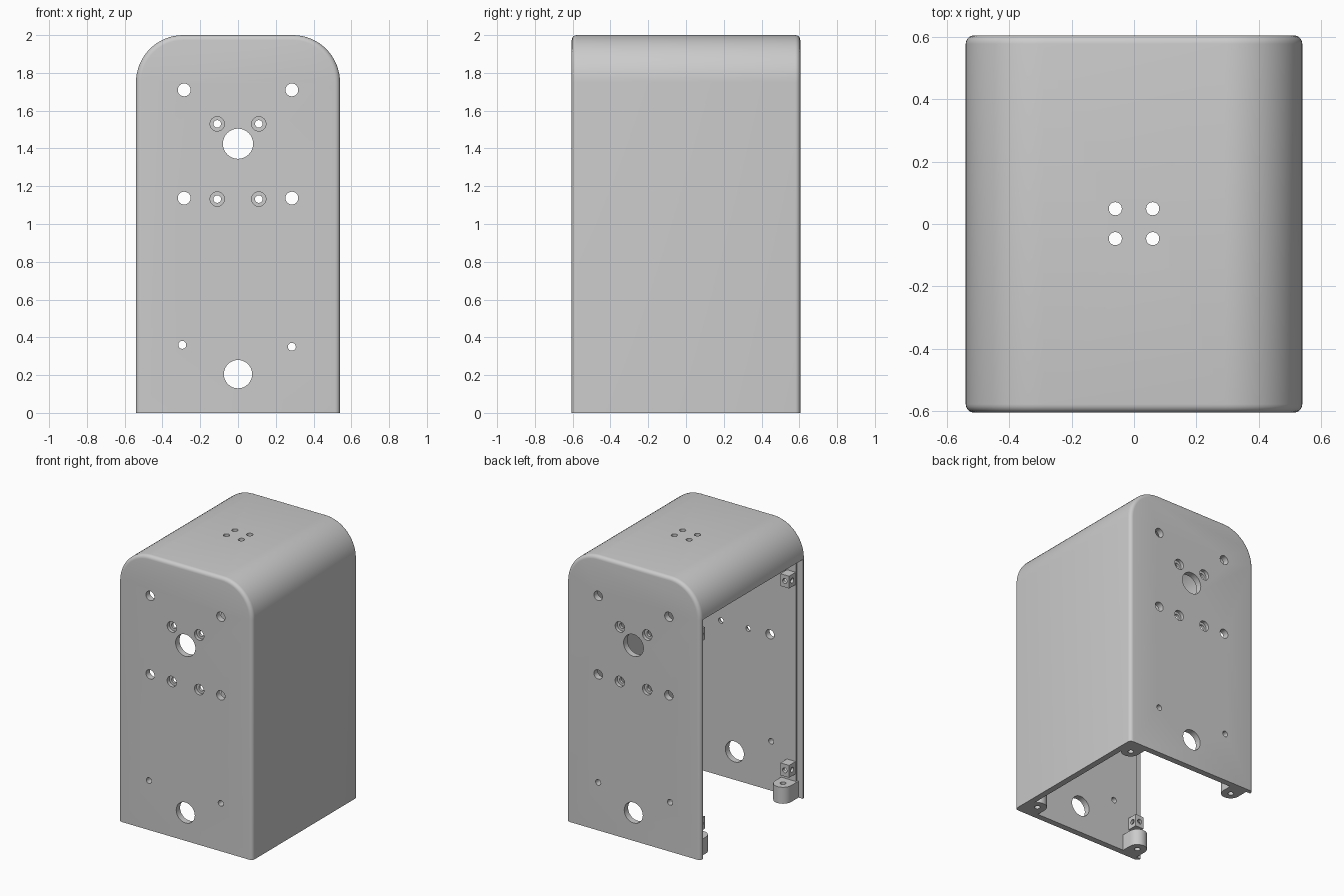
import bpy, bmesh, math
from mathutils import Matrix, Vector

if "Cube" in bpy.data.objects:
    bpy.data.objects.remove(bpy.data.objects["Cube"], do_unlink=True)

W, D, H = 0.54, 0.605, 2.0      # half width, half depth, height
T = 0.045                       # wall thickness
R = 0.25                        # arch corner radius

grey = bpy.data.materials.new("plain_grey")
grey.use_nodes = True
grey.diffuse_color = (0.6, 0.6, 0.6, 1)
grey.node_tree.nodes["Principled BSDF"].inputs["Base Color"].default_value = (0.6, 0.6, 0.6, 1)


def make_object(name, bm):
    bmesh.ops.recalc_face_normals(bm, faces=bm.faces)
    mesh = bpy.data.meshes.new(name)
    bm.to_mesh(mesh)
    bm.free()
    mesh.materials.append(grey)
    obj = bpy.data.objects.new(name, mesh)
    bpy.context.collection.objects.link(obj)
    return obj


def extrude(bm, points, vector):
    face = bm.faces.new([bm.verts.new(p) for p in points])
    out = bmesh.ops.extrude_face_region(bm, geom=[face], use_keep_orig=True)
    verts = [v for v in out["geom"] if isinstance(v, bmesh.types.BMVert)]
    bmesh.ops.translate(bm, vec=vector, verts=verts)


def arch(bm, half_w, half_d, top, bottom, radius):
    pts = [(-half_w, bottom), (half_w, bottom)]
    for side, start in ((1, 0), (-1, 90)):
        for i in range(17):
            a = math.radians(start + 90 * i / 16)
            pts.append((side * (half_w - radius) + radius * math.cos(a),
                        top - radius + radius * math.sin(a)))
    extrude(bm, [(x, -half_d, z) for x, z in pts], Vector((0, 2 * half_d, 0)))


def box(bm, low, high):
    low, high = Vector(low), Vector(high)
    mat = Matrix.Translation((low + high) / 2) @ Matrix.Diagonal((*(high - low), 1))
    bmesh.ops.create_cube(bm, size=1, matrix=mat)


def rod(bm, centre, radius, length, axis, sides=32):
    turn = Vector((0, 0, 1)).rotation_difference(Vector(axis)).to_matrix().to_4x4()
    bmesh.ops.create_cone(bm, cap_ends=True, segments=sides, radius1=radius, radius2=radius,
                          depth=length, matrix=Matrix.Translation(centre) @ turn)


def cut(obj, bm):
    cutter = make_object("cutter", bm)
    cutter.hide_render = True
    mod = obj.modifiers.new("cut", 'BOOLEAN')
    mod.operation, mod.solver, mod.object = 'DIFFERENCE', 'EXACT', cutter
    mod.use_self = True
    bpy.context.view_layer.objects.active = obj
    bpy.ops.object.modifier_apply(modifier=mod.name)
    bpy.data.objects.remove(cutter, do_unlink=True)


def smooth(obj):
    bpy.ops.object.select_all(action='DESELECT')
    obj.select_set(True)
    bpy.context.view_layer.objects.active = obj
    bpy.ops.object.shade_smooth_by_angle(angle=math.radians(30))


X, Y, Z = (1, 0, 0), (0, 1, 0), (0, 0, 1)

# Arched housing with rounded front and back rims
bm = bmesh.new()
arch(bm, W, D, H, 0, R)
rims = [e for e in bm.edges
        if abs(e.verts[0].co.y - e.verts[1].co.y) < 0.001
        and max(v.co.z for v in e.verts) > 0.01]
bmesh.ops.bevel(bm, geom=rims, offset=0.027, segments=5, profile=0.5, affect='EDGES')
shell = make_object("housing_shell", bm)

# Hollow interior, open at the bottom
bm = bmesh.new()
arch(bm, W - T, D - T, H - T, -0.1, R - T)
cut(shell, bm)

# Open side with a shallow rebate for a panel
bm = bmesh.new()
box(bm, (-W - 0.1, -D + 0.03, -0.1), (-W + T + 0.001, D - 0.03, 1.745))
cut(shell, bm)

# Round holes through both the front and back walls
bm = bmesh.new()
holes = [(0, 1.425, 0.08), (0, 0.205, 0.075), (-0.295, 0.36, 0.021), (0.285, 0.35, 0.021)]
for side in (-1, 1):
    holes += [(side * 0.285, z, 0.034) for z in (1.71, 1.137)]
    holes += [(side * 0.11, z, 0.02) for z in (1.53, 1.132)]
for x, z, radius in holes:
    rod(bm, (x, 0, z), radius, 2, Y)
# Vent holes in the top
for x in (-0.06, 0.06):
    for y in (-0.047, 0.049):
        rod(bm, (x, y, H), 0.021, 0.3, Z)
cut(shell, bm)

# Counterbores around the four middle screw holes
bm = bmesh.new()
for x in (-0.11, 0.11):
    for z in (1.53, 1.132):
        for y in (-D, D):
            rod(bm, (x, y, z), 0.038, 0.05, Y)
cut(shell, bm)
smooth(shell)

# Screw bosses standing in the four bottom corners
for sx, side in ((1, "left"), (-1, "right")):
    for sy, end in ((-1, "front"), (1, "back")):
        bm = bmesh.new()
        cx, cy, r = sx * 0.44, sy * 0.49, 0.065
        pts = [(cx + r, sy * 0.575, 0), (cx - r, sy * 0.575, 0)]
        for i in range(17):
            a = math.pi * (1 - i / 16)
            pts.append((cx + r * math.cos(a), cy - sy * r * math.sin(a), 0))
        extrude(bm, pts, Vector((0, 0, 0.12)))
        boss = make_object(f"{end}_{side}_screw_boss", bm)
        bm = bmesh.new()
        rod(bm, (cx, cy, 0.06), 0.02, 0.3, Z, 20)
        cut(boss, bm)
        smooth(boss)

# Drilled panel blocks beside the open side
for sy, end in ((-1, "front"), (1, "back")):
    for z, level in ((0.22, "lower"), (1.60, "upper")):
        bm = bmesh.new()
        ys = sorted((sy * 0.485, sy * 0.565))
        box(bm, (-0.492, ys[0], z - 0.045), (-0.422, ys[1], z + 0.045))
        block = make_object(f"{end}_{level}_panel_block", bm)
        for axis in (X, Y):
            bm = bmesh.new()
            rod(bm, (-0.457, sy * 0.52, z), 0.018, 0.2, axis, 20)
            cut(block, bm)
        smooth(block)
